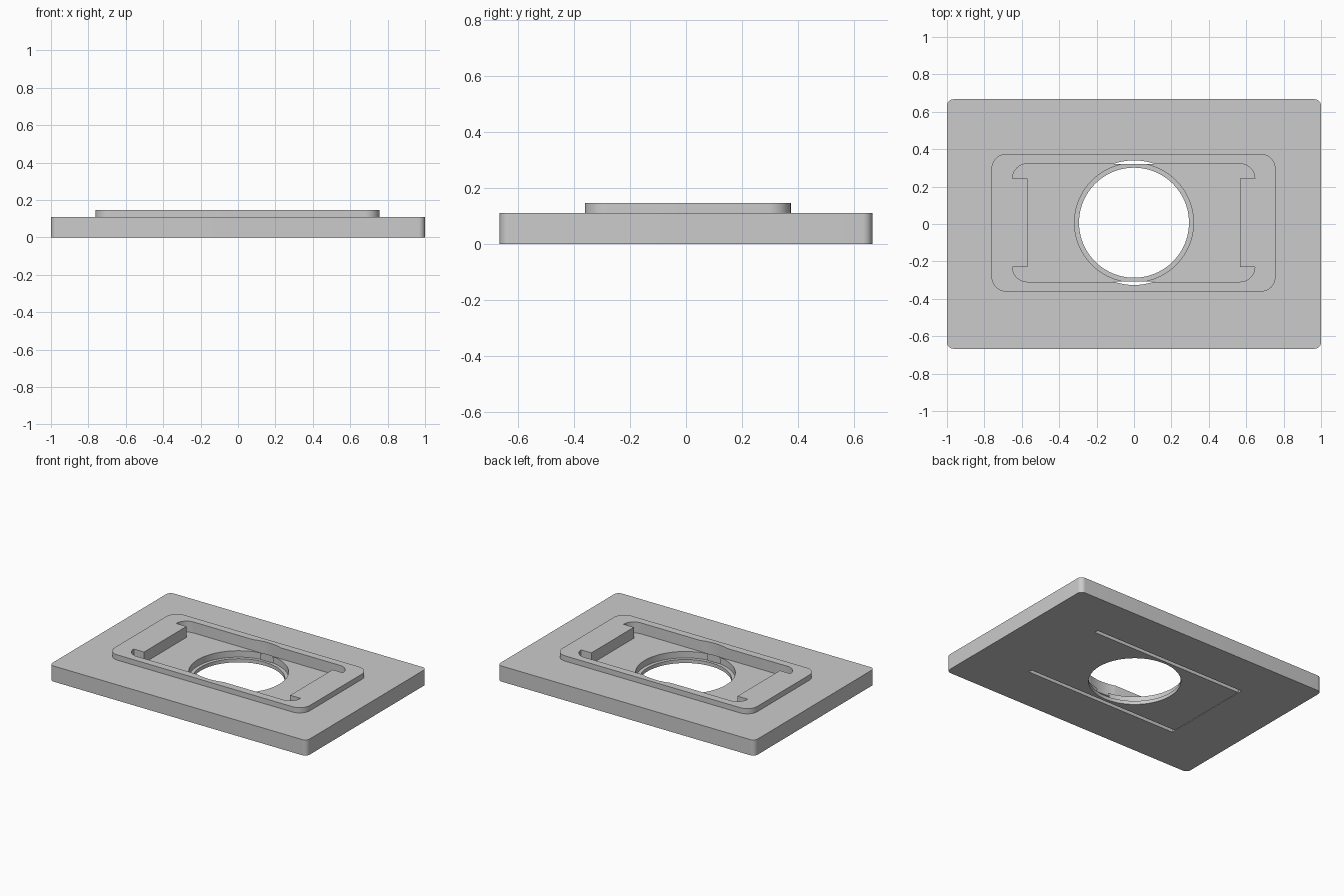
import bpy, bmesh, math

if "Cube" in bpy.data.objects:
    bpy.data.objects.remove(bpy.data.objects["Cube"])

CY = 0.007          # centre line of the pocket and opening
FLOOR = 0.07        # pocket floor height
SIDES = 96

grey = bpy.data.materials.new("grey")
grey.diffuse_color = (0.6, 0.6, 0.6, 1)
grey.use_nodes = True
grey.node_tree.nodes["Principled BSDF"].inputs["Base Color"].default_value = grey.diffuse_color


def arc(cx, cy, r, a0, a1, n):
    """Points along an arc, angles in degrees."""
    return [(cx + r * math.cos(math.radians(a0 + (a1 - a0) * i / n)),
             cy + r * math.sin(math.radians(a0 + (a1 - a0) * i / n))) for i in range(n + 1)]


def rounded_rect(x0, x1, y0, y1, r, n=10):
    return (arc(x1 - r, y1 - r, r, 0, 90, n) + arc(x0 + r, y1 - r, r, 90, 180, n)
            + arc(x0 + r, y0 + r, r, 180, 270, n) + arc(x1 - r, y0 + r, r, 270, 360, n))


def rect(x0, x1, y0, y1):
    return [(x0, y0), (x1, y0), (x1, y1), (x0, y1)]


def circle(r):
    return arc(0, CY, r, 0, 360, SIDES)[:-1]


def prism(name, pts, z0, z1):
    """Extrude a closed outline between two heights."""
    bm = bmesh.new()
    face = bm.faces.new([bm.verts.new((x, y, z0)) for x, y in pts])
    top = bmesh.ops.extrude_face_region(bm, geom=[face])["geom"]
    bmesh.ops.translate(bm, vec=(0, 0, z1 - z0),
                        verts=[v for v in top if isinstance(v, bmesh.types.BMVert)])
    bmesh.ops.recalc_face_normals(bm, faces=bm.faces[:])
    mesh = bpy.data.meshes.new(name)
    bm.to_mesh(mesh)
    bm.free()
    mesh.materials.append(grey)
    obj = bpy.data.objects.new(name, mesh)
    bpy.context.collection.objects.link(obj)
    return obj


def combine(target, tool, operation):
    bpy.context.view_layer.objects.active = target
    mod = target.modifiers.new(operation, 'BOOLEAN')
    mod.operation, mod.solver, mod.object = operation, 'EXACT', tool
    bpy.ops.object.modifier_apply(modifier=mod.name)
    bpy.data.objects.remove(tool)


# Base plate with the raised surround
plate = prism("mounting_plate", rounded_rect(-1, 1, -0.667, 0.667, 0.035), 0, 0.11)
combine(plate, prism("raised_surround", rounded_rect(-0.762, 0.757, -0.362, 0.375, 0.08),
                     0.09, 0.147), 'UNION')

# Pocket with a quarter-round ear at each corner
L, R, T, B, E = -0.57, 0.566, 0.322, -0.309, 0.08
pocket = (arc(R, T - E, E, 0, 90, 12) + arc(L, T - E, E, 90, 180, 12) + [(L, T - E), (L, B + E)]
          + arc(L, B + E, E, 180, 270, 12) + arc(R, B + E, E, 270, 360, 12)
          + [(R, B + E), (R, T - E)])
combine(plate, prism("pocket_cutter", pocket, FLOOR, 0.3), 'DIFFERENCE')

# Stepped round opening
combine(plate, prism("recess_cutter", circle(0.318), 0.025, 0.3), 'DIFFERENCE')
combine(plate, prism("opening_cutter", circle(0.294), -0.1, 0.2), 'DIFFERENCE')

# Underside slots below the long lips, and round reliefs in the lips above them
half = math.degrees(math.asin(0.315 / 0.333))
for side, a0 in ((1, half), (-1, 180 + half)):
    ya, yb = sorted((CY + side * 0.314, CY + side * 0.342))
    combine(plate, prism("slot_cutter", rect(-0.6, 0.595, ya, yb), -0.1, 0.06), 'DIFFERENCE')
    relief = arc(0, CY, 0.333, a0, a0 + 180 - 2 * half, 16)
    combine(plate, prism("relief_cutter", relief, 0.04, 0.3), 'DIFFERENCE')

# Fine groove joining the slots at one end
combine(plate, prism("groove_cutter", rect(-0.599, -0.596, -0.31, 0.325), -0.1, 0.006), 'DIFFERENCE')

bpy.ops.object.select_all(action='DESELECT')
plate.select_set(True)
bpy.context.view_layer.objects.active = plate
bpy.ops.object.shade_smooth_by_angle(angle=math.radians(30))
